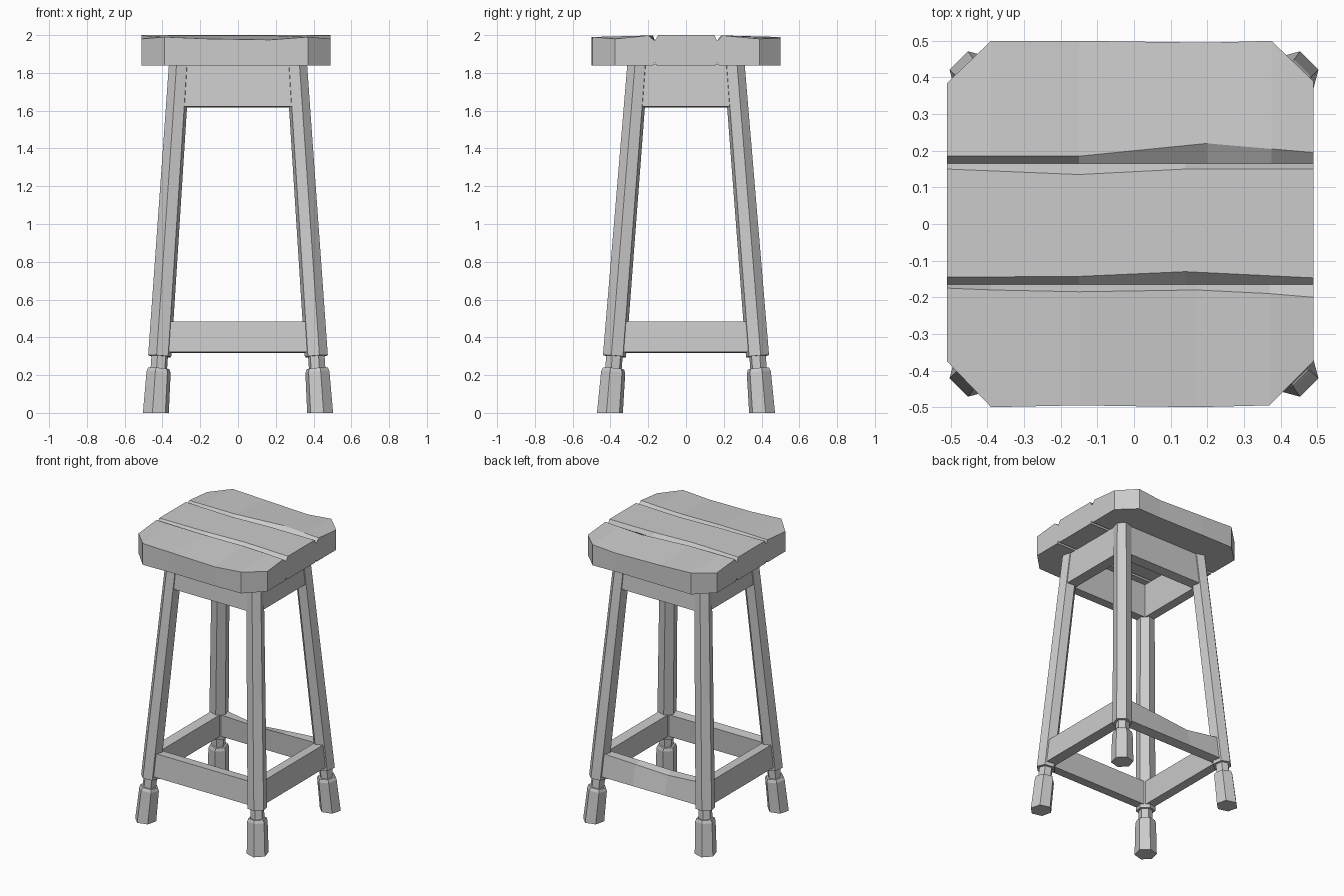
import bpy, bmesh, math
from mathutils import Vector

cube = bpy.data.objects.get("Cube")
if cube:
    bpy.data.objects.remove(cube)

GREY = (0.6, 0.6, 0.6, 1)
wood = bpy.data.materials.new("grey_wood")
wood.use_nodes = True
wood.diffuse_color = GREY
wood.node_tree.nodes["Principled BSDF"].inputs["Base Color"].default_value = GREY


def loft(name, rings):
    """Skin a row of matching rings and cap both ends, with flat faces."""
    bm = bmesh.new()
    rows = [[bm.verts.new(p) for p in ring] for ring in rings]
    n = len(rows[0])
    for a, b in zip(rows, rows[1:]):
        for i in range(n):
            j = (i + 1) % n
            bm.faces.new((a[i], a[j], b[j], b[i]))
    bm.faces.new(rows[0][::-1])
    bm.faces.new(rows[-1])
    bmesh.ops.recalc_face_normals(bm, faces=bm.faces)
    mesh = bpy.data.meshes.new(name)
    bm.to_mesh(mesh)
    bm.free()
    mesh.materials.append(wood)
    obj = bpy.data.objects.new(name, mesh)
    bpy.context.collection.objects.link(obj)
    return obj


# Seat: three worn planks with chamfered joints
BOTTOM, TOP, JOINT = 1.84, 2.0, 0.165


def outer_plank(name, side, stations):
    rings = []
    for x, edge_y, edge_z, chamfer in stations:
        section = [(JOINT, BOTTOM + 0.015), (JOINT, TOP - 0.03),
                   (JOINT + chamfer, TOP - 0.002), (edge_y, edge_z),
                   (edge_y, BOTTOM), (JOINT + 0.01, BOTTOM)]
        rings.append([(x, side * y, z) for y, z in section])
    loft(name, rings)


outer_plank("front_plank", -1, [
    (-0.51, 0.375, 1.98, 0.01), (-0.39, 0.5, 1.99, 0.015), (-0.15, 0.495, 1.98, 0.02),
    (0.17, 0.5, 1.975, 0.015), (0.37, 0.495, 1.99, 0.025), (0.49, 0.375, 1.98, 0.035)])
outer_plank("back_plank", 1, [
    (-0.51, 0.385, 1.98, 0.02), (-0.39, 0.5, 1.99, 0.02), (-0.15, 0.5, 1.98, 0.02),
    (0.2, 0.495, 1.97, 0.055), (0.375, 0.5, 1.985, 0.04), (0.49, 0.39, 1.98, 0.03)])

rings = []
for x, front, back in [(-0.51, 0.02, 0.015), (-0.15, 0.022, 0.03),
                       (0.14, 0.035, 0.015), (0.49, 0.018, 0.015)]:
    section = [(-JOINT, BOTTOM + 0.015), (-JOINT, TOP - 0.03), (front - JOINT, TOP),
               (JOINT - back, TOP), (JOINT, TOP - 0.03), (JOINT, BOTTOM + 0.015),
               (JOINT - 0.01, BOTTOM), (0.01 - JOINT, BOTTOM)]
    rings.append([(x, y, z) for y, z in section])
loft("middle_plank", rings)


# Legs: splayed hexagonal posts, narrow necks and flared feet
def leg_centre(z, sx, sy):
    t = (z - 0.31) / (1.84 - 0.31)
    return Vector((sx * (0.414 - 0.103 * t), sy * (0.378 - 0.122 * t), z))


def hexagon(z, radius, sx, sy, tilted=True):
    c = leg_centre(z, sx, sy)
    axis = (leg_centre(1, sx, sy) - leg_centre(0, sx, sy)).normalized()
    facing = math.atan2(sy, sx)
    ring = []
    for k in range(6):
        a = facing + math.radians(30 + 60 * k)
        d = Vector((math.cos(a), math.sin(a), 0)) * radius
        if tilted:
            d.z = -(d.x * axis.x + d.y * axis.y) / axis.z
        ring.append(c + d)
    return ring


for sy, depth in ((-1, "front"), (1, "back")):
    for sx, hand in ((-1, "right"), (1, "left")):
        tag = f"{depth}_{hand}"
        loft(tag + "_leg", [hexagon(0.30, 0.063, sx, sy), hexagon(1.85, 0.057, sx, sy, False)])
        loft(tag + "_neck", [hexagon(0.2, 0.045, sx, sy), hexagon(0.32, 0.045, sx, sy)])
        loft(tag + "_foot", [hexagon(0, 0.071, sx, sy, False), hexagon(0.215, 0.066, sx, sy),
                             hexagon(0.235, 0.058, sx, sy)])


# Rails: boards between neighbouring legs, leaning with them
def rail(name, z0, z1, a, b, thick, dip=0.0):
    out = Vector((a[0] + b[0], a[1] + b[1], 0)).normalized() * thick / 2
    low = [leg_centre(z0, *s) for s in (a, b)]
    high = [leg_centre(z1, *s) for s in (a, b)]
    rise = Vector((0, 0, 0.08 * thick / 2))
    rings = []
    for t, wear in ((0, 0), (0.35, 1), (0.65, 0.5), (1, 0)):
        p, q = low[0].lerp(low[1], t), high[0].lerp(high[1], t)
        drop = Vector((0, 0, dip * wear))
        rings.append([p + out + rise, q + out + rise - drop - out * dip * wear * 20,
                      q - out - rise - drop * 0.3, p - out - rise])
    loft(name, rings)


for side, a, b in (("front", (-1, -1), (1, -1)), ("back", (-1, 1), (1, 1)),
                   ("left", (1, -1), (1, 1)), ("right", (-1, -1), (-1, 1))):
    rail(side + "_apron", 1.62, 1.845, a, b, 0.07)
    rail(side + "_stretcher", 0.32, 0.48, a, b, 0.07, 0.03 if side == "back" else 0.0)
